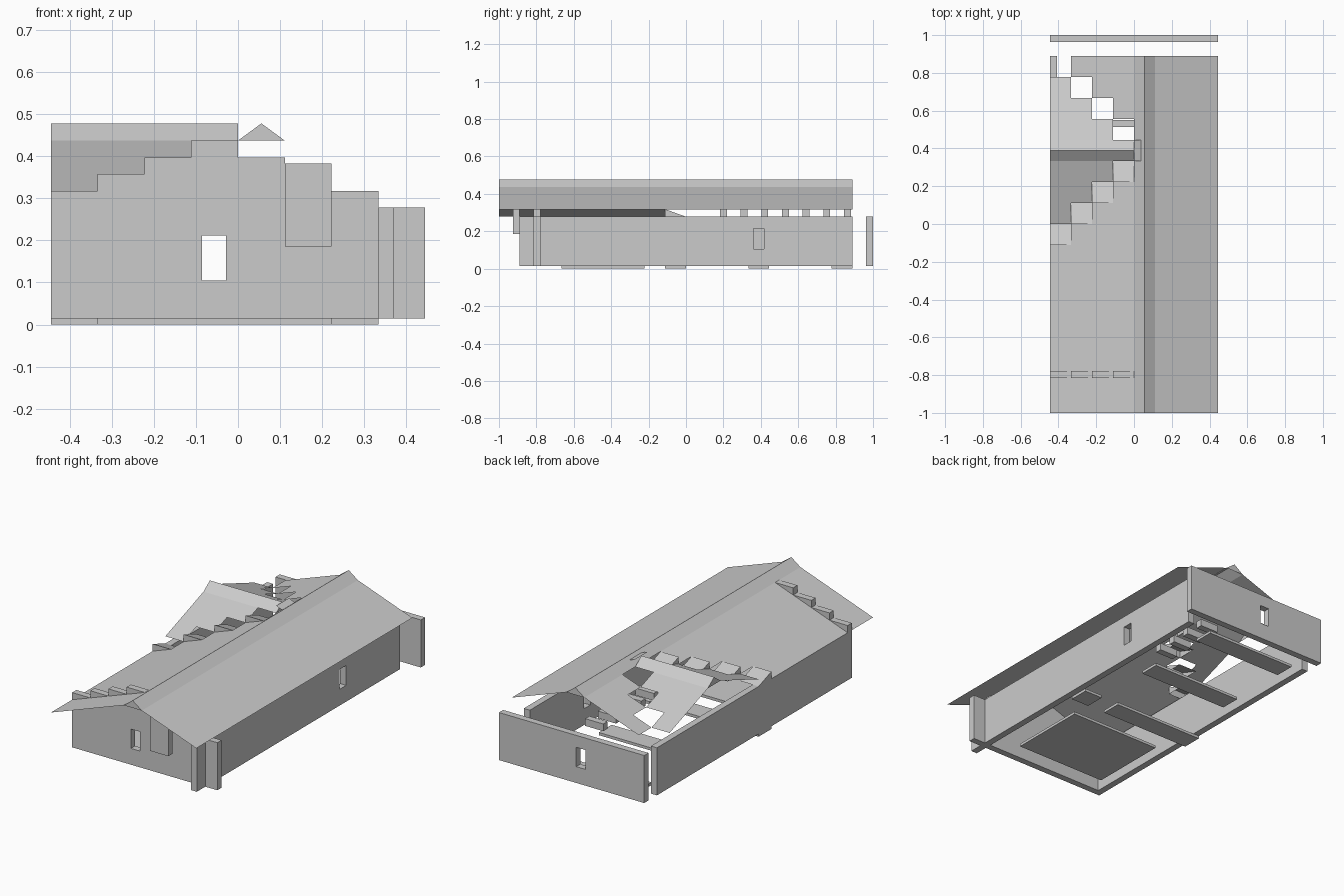
import bpy

if "Cube" in bpy.data.objects:
    bpy.data.objects.remove(bpy.data.objects["Cube"])

U = 1 / 9          # roof tile width
R = 0.0398         # rise of one tile
W = 4 * U          # half width of the building
T = 0.037          # wall thickness
Z0, Z1 = 0.015, 0.278   # wall bottom and top


def mesh(name, verts, faces):
    me = bpy.data.meshes.new(name)
    me.from_pydata(verts, [], faces)
    ob = bpy.data.objects.new(name, me)
    bpy.context.collection.objects.link(ob)
    return ob


def box(name, x0, x1, y0, y1, z0, z1):
    v = [(x, y, z) for z in (z0, z1) for y in (y0, y1) for x in (x0, x1)]
    f = [(0, 2, 3, 1), (4, 5, 7, 6), (0, 1, 5, 4), (1, 3, 7, 5), (3, 2, 6, 7), (2, 0, 4, 6)]
    return mesh(name, v, f)


def slope_x(name, x0, x1, y0, y1, z0, z1):
    """Thin roof sheet rising along x."""
    return mesh(name, [(x0, y0, z0), (x1, y0, z1), (x1, y1, z1), (x0, y1, z0)], [(0, 1, 2, 3)])


def slope_y(name, x0, x1, y0, y1, z0, z1, flip=False):
    """Thin roof sheet rising along y."""
    f = (3, 2, 1, 0) if flip else (0, 1, 2, 3)
    return mesh(name, [(x0, y0, z0), (x1, y0, z0), (x1, y1, z1), (x0, y1, z1)], [f])


def window(wall, *bounds):
    cut = box("window_cutter", *bounds)
    cut.hide_render = True
    cut.display_type = 'WIRE'
    m = wall.modifiers.new("window", 'BOOLEAN')
    m.operation = 'DIFFERENCE'
    m.object = cut
    m.solver = 'EXACT'


# Outer walls with windows
front = box("front_wall", -W, W, -0.815, -0.778, Z0, Z1)
back = box("back_wall", -W, W, 1 - T, 1, Z0, Z1)
right = box("right_wall", 3 * U, 3 * U + T, -8 * U, 8 * U, Z0, Z1)
box("left_wall", -W, -W + T, -0.778, 8 * U, Z0, Z1)
window(front, -0.085, -0.028, -0.9, -0.7, 0.105, 0.212)
window(back, -0.085, -0.028, 0.9, 1.1, 0.105, 0.212)
window(right, 0.3, 0.4, 0.36, 0.417, 0.105, 0.215)

# Stepped front gable
for i in range(4):
    box("gable_block_left", -W + i * U, -W + (i + 1) * U, -0.815, -0.778, Z1, Z1 + (i + 1) * R)
for i in range(3):
    box("gable_block_right", i * U, (i + 1) * U, -0.815, -0.778, Z1, Z1 + (3 - i) * R)
box("front_panel", U, 2 * U, -8 * U - T, -8 * U, 0.186, 0.383)

# Row of short blocks under the cross roof
for k in range(7):
    y = 0.2 + k * 0.1105
    box("roof_block", -U, 0, y - T / 2, y + T / 2, Z1, Z1 + R)

# Floor plates
for x0, x1, y0, y1 in ((-3, 2, -6, -2), (-4, 1, -1, 0), (2, 3, -1, 0), (-3, 2, 3, 4), (-3, 2, 7, 8)):
    box("floor_plate", x0 * U, x1 * U, y0 * U, y1 * U, 0, Z0)

# Main roof: right sheet, and left columns cut in steps for the cross roof
ze = Z1 + 4 * R    # foot of the ridge cap
zr = 0.478         # ridge height
slope_x("right_roof", U, W, -1, 8 * U, ze, Z1 + R)
for i in range(4):
    x0, x1, z = -W + i * U, -W + (i + 1) * U, Z1 + i * R
    slope_x("left_roof", x0, x1, -1, (i - 1) * U, z, z + R)
    if i:
        slope_x("left_roof_rear", x0, x1, (8 - i) * U, 8 * U, z, z + R)
    # Cross roof slopes
    if i < 3:
        slope_y("cross_roof_front", x0, x1, i * U, 3 * U, z + R, ze, flip=True)
        slope_y("cross_roof_rear", x0, x1, 4 * U, (7 - i) * U, ze, z + R, flip=True)
    # Valley wedge: upright front, falling to the rear
    y0, y1 = (i - 1) * U, i * U
    mesh("valley_wedge",
         [(x0, y0, z), (x1, y0, z), (x0, y0, z + R), (x1, y0, z + R), (x0, y1, z), (x1, y1, z)],
         [(0, 1, 3, 2), (0, 2, 4), (1, 5, 3), (2, 4, 5, 3)[::-1]])

# Ridge caps with closed ends
a, b = -1, 8 * U
mesh("main_ridge", [(0, a, ze), (U / 2, a, zr), (U, a, ze), (0, b, ze), (U / 2, b, zr), (U, b, ze)],
     [(0, 1, 4, 3), (1, 2, 5, 4), (0, 2, 1), (3, 4, 5)])
y0, y1, y2 = 3 * U, 3.5 * U, 4 * U
mesh("cross_ridge", [(-W, y0, ze), (-W, y1, zr), (-W, y2, ze), (0, y0, ze), (0, y1, zr), (0, y2, ze)],
     [(0, 3, 4, 1), (1, 4, 5, 2), (0, 1, 2), (3, 5, 4)])
slope_x("ridge_joint_tile", 0, U, y0, y2, zr, ze)

# Make the main roof sheets face upward
for ob in bpy.data.objects:
    if ob.name.startswith(("left_roof", "right_roof", "main_ridge", "cross_ridge")):
        for p in ob.data.polygons:
            if p.normal.z < -0.01:
                p.flip()
        ob.data.update()
